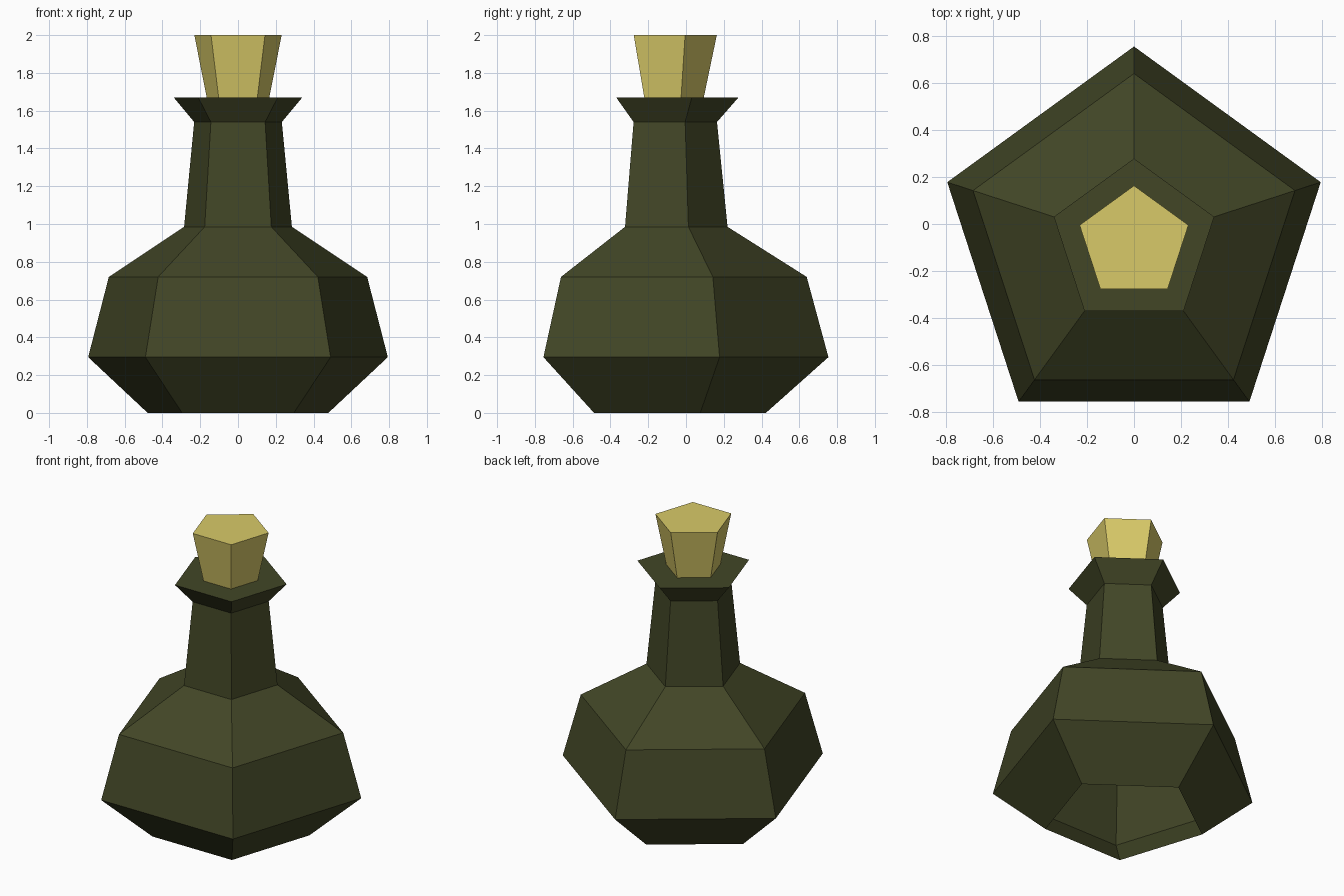
import bpy
import bmesh
from math import cos, sin, pi

SIDES = 5
AXIS_Y = -0.08  # the pentagon's centre sits slightly forward of its bounds

if "Cube" in bpy.data.objects:
    bpy.data.objects.remove(bpy.data.objects["Cube"], do_unlink=True)


def make_material(name, rgb):
    mat = bpy.data.materials.new(name)
    mat.use_nodes = True
    color = (*rgb, 1.0)
    mat.diffuse_color = color
    mat.node_tree.nodes["Principled BSDF"].inputs["Base Color"].default_value = color
    return mat


def lathe(name, profile, mat, cap_bottom):
    """Flat-sided solid from (radius, height) rings, one corner towards +y."""
    bm = bmesh.new()
    rings = []
    for radius, z in profile:
        angles = [pi / 2 + 2 * pi * i / SIDES for i in range(SIDES)]
        rings.append([bm.verts.new((radius * cos(a), AXIS_Y + radius * sin(a), z))
                      for a in angles])
    for low, high in zip(rings, rings[1:]):
        for i in range(SIDES):
            j = (i + 1) % SIDES
            bm.faces.new((low[i], low[j], high[j], high[i]))
    bm.faces.new(rings[-1])
    if cap_bottom:
        bm.faces.new(rings[0][::-1])
    mesh = bpy.data.meshes.new(name)
    bm.to_mesh(mesh)
    bm.free()
    mesh.materials.append(mat)
    obj = bpy.data.objects.new(name, mesh)
    bpy.context.collection.objects.link(obj)
    return obj


glass = make_material("dark olive glass", (0.054, 0.061, 0.0194))
cork = make_material("pale cork", (0.69, 0.59, 0.14))

# Bottle: hollow body open underneath, shoulder, tapered neck, flared lip
bottle_profile = [(0.503, 0.0), (0.834, 0.295), (0.719, 0.72),
                  (0.300, 0.985), (0.244, 1.54), (0.358, 1.67)]
lathe("bottle", bottle_profile, glass, cap_bottom=False)

# Stopper: widens upwards, seated just into the lip
lathe("stopper", [(0.172, 1.66), (0.243, 2.0)], cork, cap_bottom=True)
